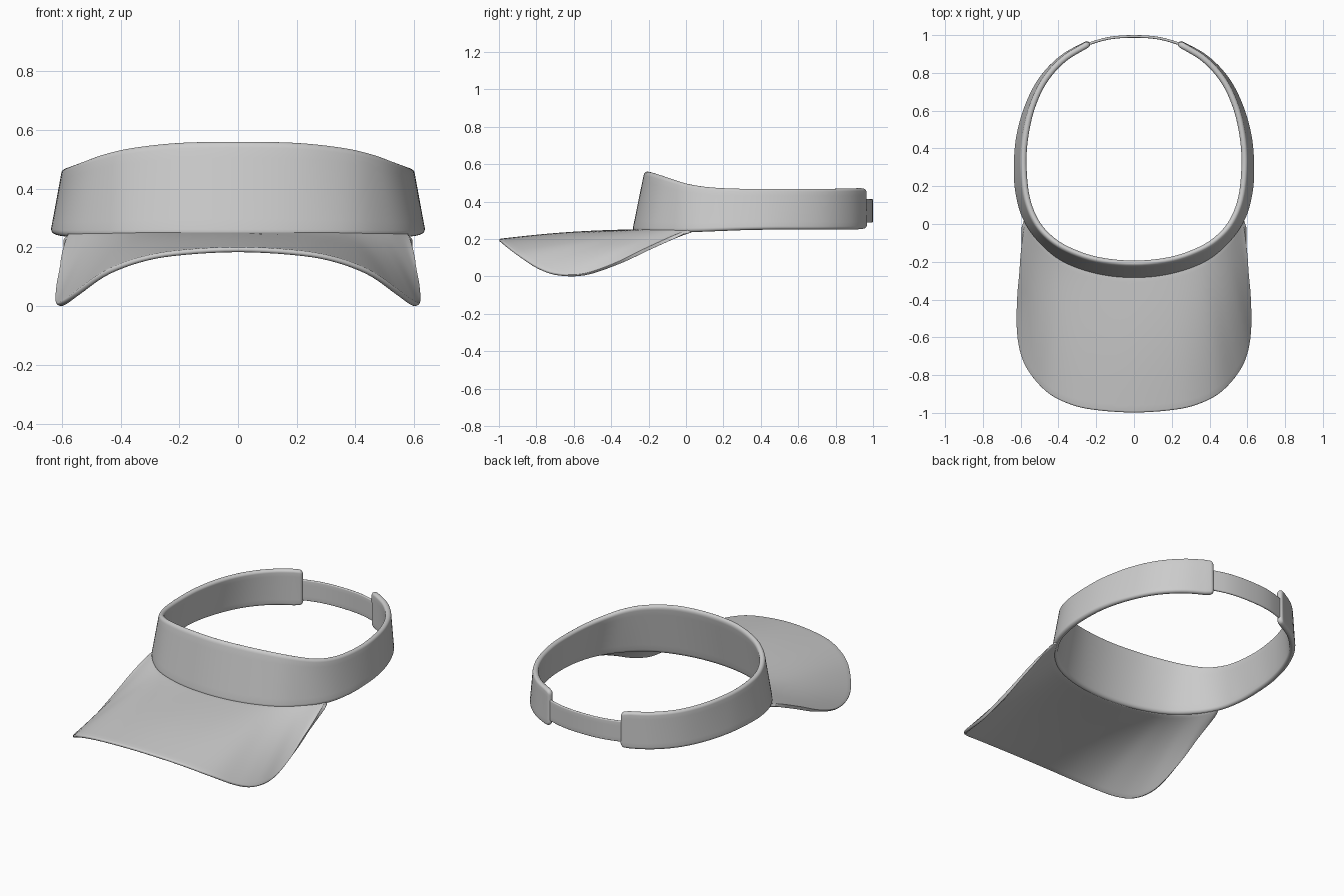
import bpy, bmesh, math
from mathutils import Vector

if "Cube" in bpy.data.objects:
    bpy.data.objects.remove(bpy.data.objects["Cube"])


def mirrored(half):
    """Full left-to-right point list from a centre-to-right half."""
    return [Vector((-x, y, z)) for x, y, z in half[:0:-1]] + [Vector(p) for p in half]


def spline(pts, t):
    """Catmull-Rom curve through pts, t in 0..1."""
    f = t * (len(pts) - 1)
    i = min(int(f), len(pts) - 2)
    f -= i
    p1, p2 = pts[i], pts[i + 1]
    p0 = pts[i - 1] if i > 0 else 2 * p1 - p2
    p3 = pts[i + 2] if i + 2 < len(pts) else 2 * p2 - p1
    return 0.5 * (2 * p1 + (p2 - p0) * f + (2 * p0 - 5 * p1 + 4 * p2 - p3) * f ** 2
                  + (3 * p1 - p0 - 3 * p2 + p3) * f ** 3)


def stations(length, r, n):
    """Distances along a length, clustered at both ends to round the rim."""
    ends = [r * (1 - math.cos(k * math.pi / 10)) for k in range(6)]
    mid = [r + (length - 2 * r) * k / n for k in range(1, n)]
    return ends + mid + [length - d for d in reversed(ends)]


def edge_round(d, length, r):
    d = max(0.0, min(d, length - d))
    return 1.0 if d >= r else math.sqrt(max(0.0, 1 - (1 - d / r) ** 2))


def shell(name, half_a, half_b, half_thick, size, cells, corner=0.0, bulge=0.0):
    """Round-edged sheet lofted between two mirrored edge curves."""
    a, b = mirrored(half_a), mirrored(half_b)
    lu, lv = size
    r = half_thick

    def surf(u, v):
        p = spline(a, u).lerp(spline(b, u), v)
        p.z += bulge * math.sin(math.pi * v) * (1 - abs(2 * u - 1) ** 3)
        return p

    us, vs = stations(lu, r, cells[0]), stations(lv, r, cells[1])
    bm = bmesh.new()
    sides = ([], [])
    e = 1e-3
    for du in us:
        inset = corner * (1 - edge_round(du, lu, corner)) / lv if corner else 0
        row = ([], [])
        for dv in vs:
            u, v = du / lu, inset + dv / lv * (1 - 2 * inset)
            u0, u1 = max(u - e, 0), min(u + e, 1)
            n = (surf(u1, v) - surf(u0, v)).cross(surf(u, v + e) - surf(u, v - e)).normalized()
            h = half_thick * edge_round(du, lu, r) * edge_round(dv, lv, r)
            for k, s in enumerate((1, -1)):
                row[k].append(bm.verts.new(surf(u, v) + n * h * s))
        sides[0].append(row[0])
        sides[1].append(row[1])
    for g in sides:
        for i in range(len(us) - 1):
            for j in range(len(vs) - 1):
                bm.faces.new((g[i][j], g[i + 1][j], g[i + 1][j + 1], g[i][j + 1]))
    bmesh.ops.remove_doubles(bm, verts=bm.verts, dist=2e-5)
    bmesh.ops.recalc_face_normals(bm, faces=bm.faces)
    me = bpy.data.meshes.new(name)
    bm.to_mesh(me)
    bm.free()
    for p in me.polygons:
        p.use_smooth = True
    ob = bpy.data.objects.new(name, me)
    bpy.context.collection.objects.link(ob)
    return ob


# Head band: open at the back, leaning inward and taller at the front
band_bottom = [(0, -.272, .235), (.2, -.25, .235), (.38, -.183, .235), (.505, -.075, .235),
               (.58, .04, .237), (.615, .17, .242), (.623, .3, .247), (.61, .46, .25),
               (.565, .62, .25), (.49, .765, .25), (.378, .88, .251), (.235, .96, .253)]
band_top = [(0, -.206, .56), (.2, -.185, .556), (.355, -.13, .539), (.452, -.065, .517),
            (.52, .02, .492), (.565, .14, .475), (.582, .3, .468), (.575, .45, .468),
            (.54, .613, .468), (.474, .757, .468), (.372, .872, .47), (.235, .957, .473)]
shell("head_band", band_bottom, band_top, .0165, (3.2, .23), (110, 8), corner=.03)

# Brim: curved peak drooping at both sides
brim_inner = [(0, -.27, .243), (.13, -.261, .243), (.25, -.237, .243), (.34, -.203, .243),
              (.41, -.162, .243), (.465, -.118, .243), (.51, -.072, .243), (.545, -.022, .243),
              (.565, .01, .243), (.577, .03, .243)]
brim_outer = [(0, -.998, .192), (.2, -.985, .181), (.33, -.957, .158), (.45, -.897, .112),
              (.545, -.795, .045), (.595, -.69, .009), (.615, -.55, .008), (.613, -.38, .064),
              (.602, -.2, .149), (.588, -.01, .235)]
shell("brim", brim_inner, brim_outer, .009, (2.2, .7), (80, 24), bulge=.01)

# Back strap: thin narrow band bridging the gap
strap_bottom = [(0, .993, .287), (.14, .982, .287), (.28, .941, .287)]
strap_top = [(x, y, .413) for x, y, z in strap_bottom]
shell("back_strap", strap_bottom, strap_top, .007, (.58, .126), (24, 5))
